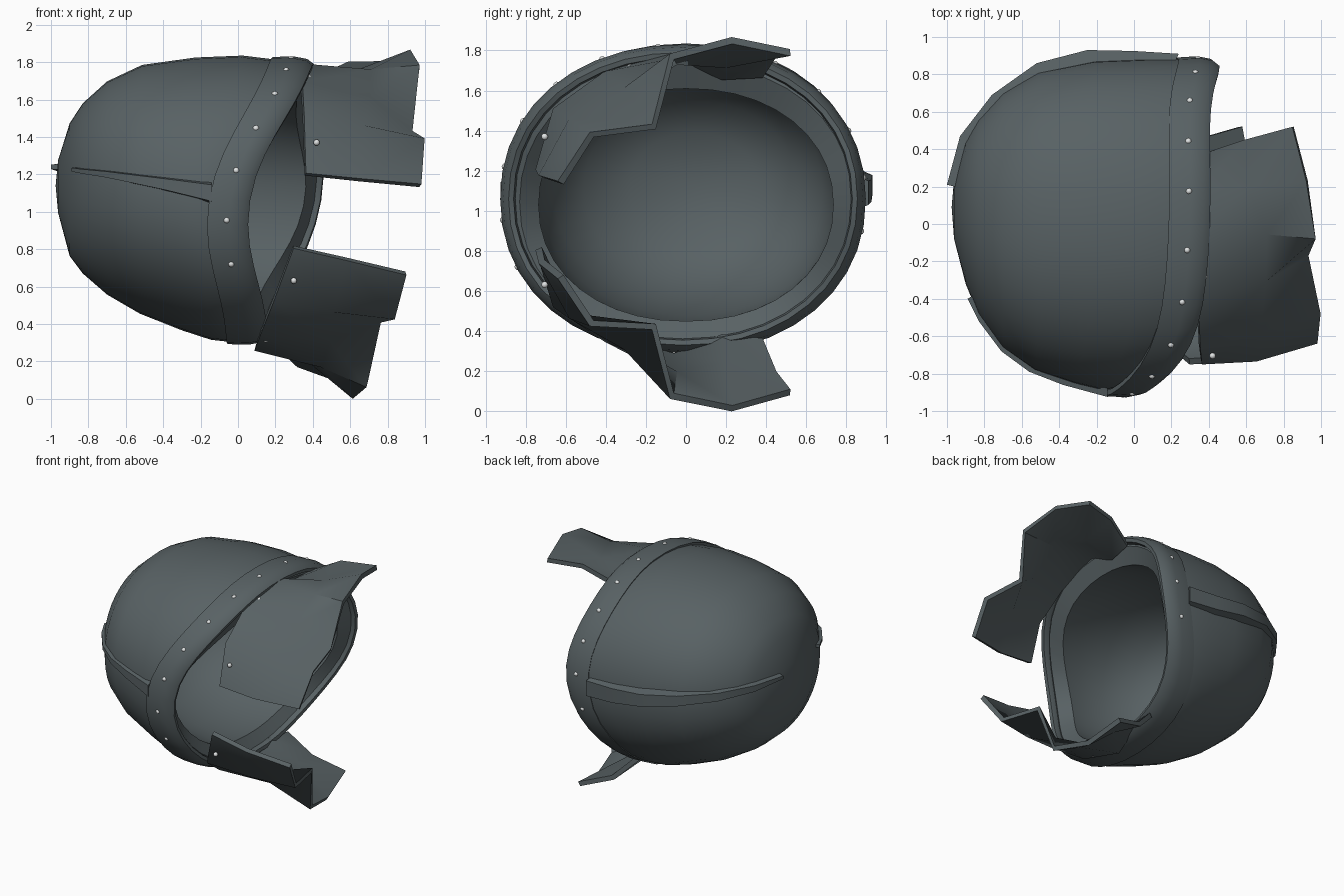
import bpy, bmesh, math
from mathutils import Vector

if "Cube" in bpy.data.objects:
    bpy.data.objects.remove(bpy.data.objects["Cube"])

SEG = 40


def material(name, rgb):
    m = bpy.data.materials.new(name)
    m.diffuse_color = (*rgb, 1)
    m.use_nodes = True
    m.node_tree.nodes["Principled BSDF"].inputs["Base Color"].default_value = m.diffuse_color
    return m


steel = material("dark blue grey steel", (0.098, 0.121, 0.128))
bright = material("pale rivet metal", (0.75, 0.77, 0.77))


def finish(bm, name, mat, angle=40, thickness=0):
    bmesh.ops.remove_doubles(bm, verts=bm.verts, dist=0.0005)
    bmesh.ops.recalc_face_normals(bm, faces=bm.faces)
    me = bpy.data.meshes.new(name)
    bm.to_mesh(me)
    bm.free()
    ob = bpy.data.objects.new(name, me)
    bpy.context.collection.objects.link(ob)
    me.materials.append(mat)
    bpy.ops.object.select_all(action='DESELECT')
    ob.select_set(True)
    bpy.context.view_layer.objects.active = ob
    if thickness:
        s = ob.modifiers.new("thickness", 'SOLIDIFY')
        s.thickness, s.offset = thickness, 0
        bpy.ops.object.modifier_apply(modifier=s.name)
    bpy.ops.object.shade_smooth_by_angle(angle=math.radians(angle))
    return ob


def ring_point(ring, t):
    """Point on a slightly squared oval; sweep curves the oval along x."""
    x, sweep, cy, a, cz, b = ring
    c, s = math.cos(t), math.sin(t)
    c = math.copysign(abs(c) ** 0.94, c)
    s = math.copysign(abs(s) ** 0.94, s)
    lean = 0.19 * (0.17 * c + 0.83 * c ** 5) + 0.03 * s * s + 0.12 * s
    return Vector((x + sweep * lean, cy + a * c, cz + b * s))


def grid_faces(bm, rows, close_u=False, close_v=False):
    vs = [[bm.verts.new(p) for p in r] for r in rows]
    n, m = len(vs), len(vs[0])
    for i in range(n if close_v else n - 1):
        for j in range(m if close_u else m - 1):
            k, l = (i + 1) % n, (j + 1) % m
            bm.faces.new((vs[i][j], vs[i][l], vs[k][l], vs[k][j]))


def loft(name, rings, wrap=False):
    bm = bmesh.new()
    rows = [[ring_point(r, math.tau * j / SEG) for j in range(SEG)] for r in rings]
    grid_faces(bm, rows, True, wrap)
    # collapse the zero-size pole rings cleanly
    bmesh.ops.remove_doubles(bm, verts=bm.verts, dist=0.0005)
    bmesh.ops.dissolve_degenerate(bm, edges=bm.edges, dist=0.0001)
    return finish(bm, name, steel)


# Hollow bowl: outer skin, mouth, inner lining
loft("helmet_bowl", [
    (-0.975, 0, 0.09, 0, 1.14, 0),
    (-0.962, 0, 0.08, 0.16, 1.135, 0.14),
    (-0.90, 0, 0.07, 0.39, 1.118, 0.355),
    (-0.83, 0, 0.04, 0.53, 1.125, 0.455),
    (-0.70, 0, 0.02, 0.685, 1.127, 0.57),
    (-0.52, 0.05, 0.015, 0.80, 1.12, 0.665),
    (-0.27, 0.3, 0.01, 0.865, 1.095, 0.73),
    (-0.08, 0.7, 0, 0.885, 1.075, 0.76),
    (0.04, 1, 0, 0.885, 1.06, 0.755),
    (0.20, 1, 0, 0.865, 1.055, 0.735),
    (0.22, 1, 0, 0.83, 1.045, 0.69),
    (0.16, 1, 0, 0.735, 1.03, 0.58),
    (0.00, 0.7, 0, 0.74, 1.05, 0.60),
    (-0.25, 0.3, 0.01, 0.73, 1.08, 0.60),
    (-0.50, 0, 0.01, 0.67, 1.10, 0.55),
    (-0.70, 0, 0.02, 0.53, 1.11, 0.44),
    (-0.82, 0, 0.04, 0.32, 1.11, 0.28),
    (-0.87, 0, 0.06, 0, 1.12, 0),
])

# Raised band around the mouth
band = [(0.04, 0.875, 0.745), (0.035, 0.905, 0.768), (0.15, 0.912, 0.77),
        (0.22, 0.898, 0.757), (0.255, 0.87, 0.73), (0.25, 0.845, 0.705),
        (0.20, 0.835, 0.695)]
loft("rim_band", [(x, 1, -0.015, a, 1.06, b) for x, a, b in band], True)


# Tapered ridges along the two sides, each as (x, y, z, width)
def ridge(name, stations, depth=0.07):
    bm = bmesh.new()
    rows = []
    for x, y, z, w in stations:
        p = Vector((x, y, z))
        inward = Vector((-0.2 - x, -y, 0)).normalized() * depth
        up = Vector((0, 0, w / 2))
        rows.append([p - up * 1.15 + inward, p - up * 0.8,
                     p + up * 0.8, p + up * 1.15 + inward])
    grid_faces(bm, rows, True)
    bmesh.ops.holes_fill(bm, edges=bm.edges, sides=4)
    finish(bm, name, steel, 30)


ridge("front_ridge", [
    (-0.89, -0.40, 1.225, 0.025), (-0.83, -0.52, 1.215, 0.03),
    (-0.71, -0.68, 1.20, 0.04), (-0.56, -0.79, 1.175, 0.055),
    (-0.38, -0.86, 1.145, 0.075), (-0.14, -0.925, 1.10, 0.11)])
ridge("back_ridge", [
    (-1.0, 0.21, 1.24, 0.03), (-0.93, 0.47, 1.23, 0.06),
    (-0.76, 0.69, 1.20, 0.08), (-0.52, 0.86, 1.17, 0.10),
    (-0.25, 0.93, 1.13, 0.12), (0.0, 0.925, 1.10, 0.14),
    (0.24, 0.91, 1.09, 0.15)])


# Mirror across the helmet's own sloping middle plane
NORMAL = Vector((0.165, 0, 1)).normalized()
ORIGIN = Vector((0, 0, 1.06))


def mirrored(p):
    p = Vector(p)
    return p - 2 * (p - ORIGIN).dot(NORMAL) * NORMAL


# Flared guard plates: root, middle and free edge
flap = [
    [(0.36, -0.735, 1.20), (0.35, -0.65, 1.50), (0.34, -0.40, 1.68),
     (0.34, -0.06, 1.775), (0.35, 0.18, 1.67), (0.38, 0.38, 1.68)],
    [(0.65, -0.72, 1.17), (0.67, -0.57, 1.45), (0.70, -0.30, 1.60),
     (0.71, -0.05, 1.745), (0.61, 0.20, 1.73), (0.59, 0.45, 1.785)],
    [(0.975, -0.625, 1.14), (0.99, -0.47, 1.38), (0.925, -0.16, 1.42),
     (0.97, -0.07, 1.77), (0.925, 0.23, 1.85), (0.85, 0.52, 1.79)],
]
for name, place in (("upper_guard", Vector), ("lower_guard", mirrored)):
    bm = bmesh.new()
    grid_faces(bm, [[place(p) for p in row] for row in flap])
    finish(bm, name, steel, 55, 0.035)

# Low rivets along the upper and front band and at the guard roots
spots = []
for i in range(-3, 10):
    t = math.radians(43 + 18 * i)
    spots.append(ring_point((0.14, 1, -0.015, 0.903, 1.06, 0.762), t))
for p in ((0.42, -0.705, 1.37), (0.38, -0.28, 1.715)):
    spots += [Vector(p), mirrored(p)]
bm = bmesh.new()
for p in spots:
    out = bmesh.ops.create_icosphere(bm, subdivisions=2, radius=0.017)
    bmesh.ops.translate(bm, verts=out["verts"], vec=p)
finish(bm, "rivets", bright, 60)
